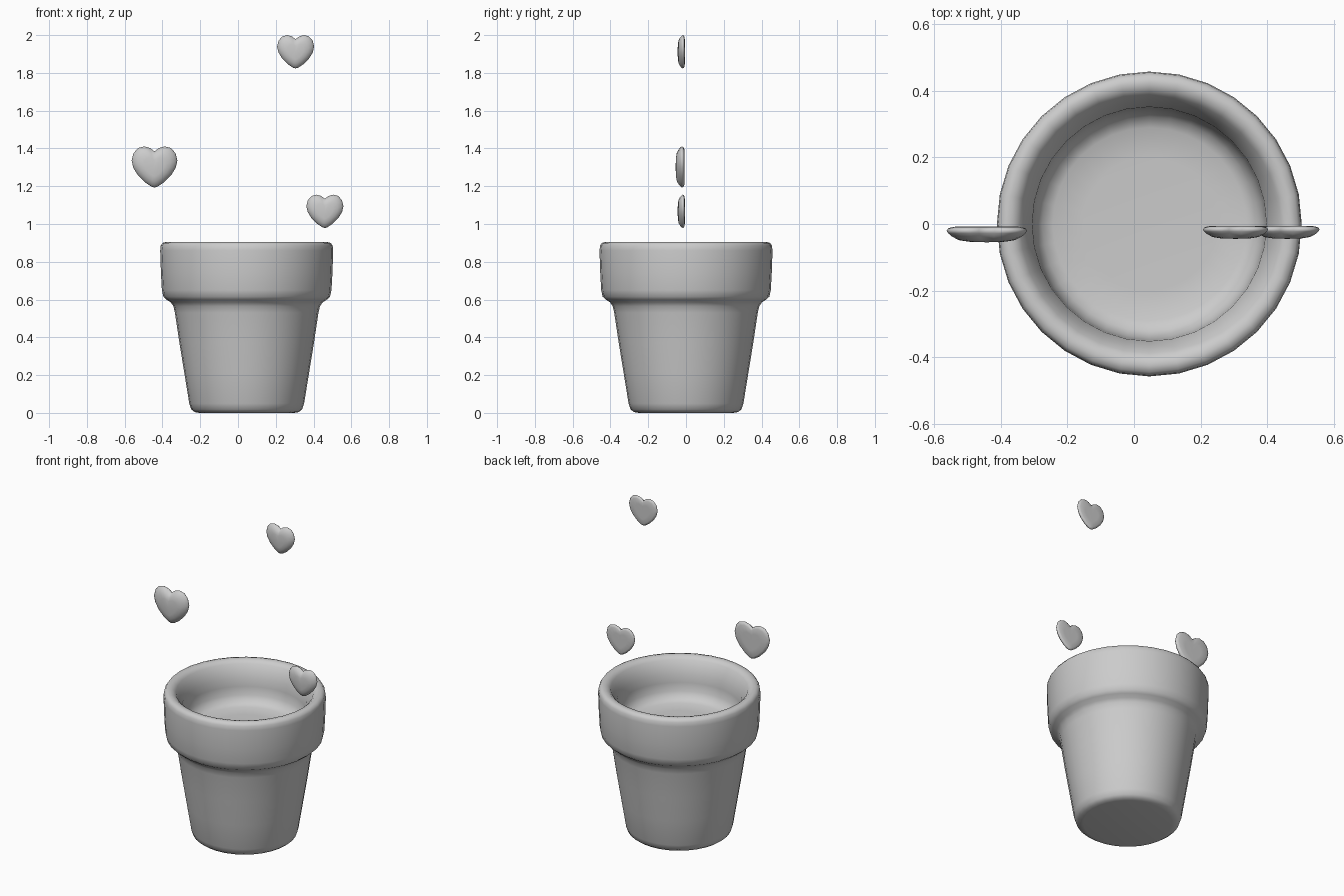
import bpy, bmesh
from math import sin, cos, pi, radians

cube = bpy.data.objects.get("Cube")
if cube:
    bpy.data.objects.remove(cube, do_unlink=True)

grey = bpy.data.materials.new("plain grey")
grey.use_nodes = True
grey.diffuse_color = (0.6, 0.6, 0.6, 1)
grey.node_tree.nodes["Principled BSDF"].inputs["Base Color"].default_value = (0.6, 0.6, 0.6, 1)


def build(name, rings, start, end, location, angle):
    """Skin a stack of closed rings, closing both ends onto single points."""
    bm = bmesh.new()
    loops = [[bm.verts.new(p) for p in ring] for ring in rings]
    n = len(loops[0])
    for a, b in zip(loops, loops[1:]):
        for i in range(n):
            j = (i + 1) % n
            bm.faces.new((a[i], a[j], b[j], b[i]))
    for loop, tip in ((loops[0], start), (loops[-1], end)):
        v = bm.verts.new(tip)
        for i in range(n):
            bm.faces.new((loop[i], loop[(i + 1) % n], v))
    bmesh.ops.recalc_face_normals(bm, faces=bm.faces)
    mesh = bpy.data.meshes.new(name)
    bm.to_mesh(mesh)
    bm.free()
    mesh.materials.append(grey)
    obj = bpy.data.objects.new(name, mesh)
    obj.location = location
    bpy.context.collection.objects.link(obj)
    bpy.ops.object.select_all(action='DESELECT')
    obj.select_set(True)
    bpy.context.view_layer.objects.active = obj
    bpy.ops.object.shade_smooth_by_angle(angle=radians(angle))
    return obj


# Pot: outside wall, stepped collar, rounded rim, sloping lip, shallow bowl
SIDES = 32
pot_profile = [
    (0.25, 0), (0.275, 0.004), (0.293, 0.018), (0.304, 0.05),
    (0.33, 0.21), (0.356, 0.37), (0.38, 0.53), (0.388, 0.565),
    (0.402, 0.585), (0.425, 0.6), (0.441, 0.615), (0.449, 0.65),
    (0.454, 0.74), (0.458, 0.86), (0.455, 0.885), (0.445, 0.9),
    (0.425, 0.905), (0.405, 0.9), (0.388, 0.885), (0.372, 0.85),
    (0.352, 0.81), (0.35, 0.76), (0.342, 0.71), (0.322, 0.675),
    (0.29, 0.66), (0.2, 0.655),
]
pot_rings = [[(r * cos(2 * pi * i / SIDES), r * sin(2 * pi * i / SIDES), z)
              for i in range(SIDES)] for r, z in pot_profile]
build("flower_pot", pot_rings, (0, 0, 0), (0, 0, 0.655), (0.046, 0, 0), 60)

# Hearts: one half outline mirrored, domed at the front and nearly flat behind
half = [(0, 0.68), (0.2, 0.83), (0.45, 0.9), (0.72, 0.83), (0.92, 0.6), (1, 0.28),
        (0.93, -0.03), (0.73, -0.36), (0.42, -0.67), (0.14, -0.86), (0, -0.9)]
outline = half + [(-x, z) for x, z in reversed(half[1:-1])]
layers = [(0.45, -0.44), (0.7, -0.4), (0.87, -0.31), (0.96, -0.23), (1, -0.17),
          (0.96, -0.11), (0.85, -0.07), (0.5, -0.06)]


def heart(name, x, z, size):
    rings = [[(px * s * size, y * size, pz * s * size) for px, pz in outline]
             for s, y in layers]
    build(name, rings, (0, -0.455 * size, 0), (0, -0.07 * size, 0), (x, 0, z), 80)


heart("heart_right", -0.442, 1.302, 0.121)
heart("heart_top", 0.305, 1.9118, 0.098)
heart("heart_left", 0.46, 1.067, 0.098)
